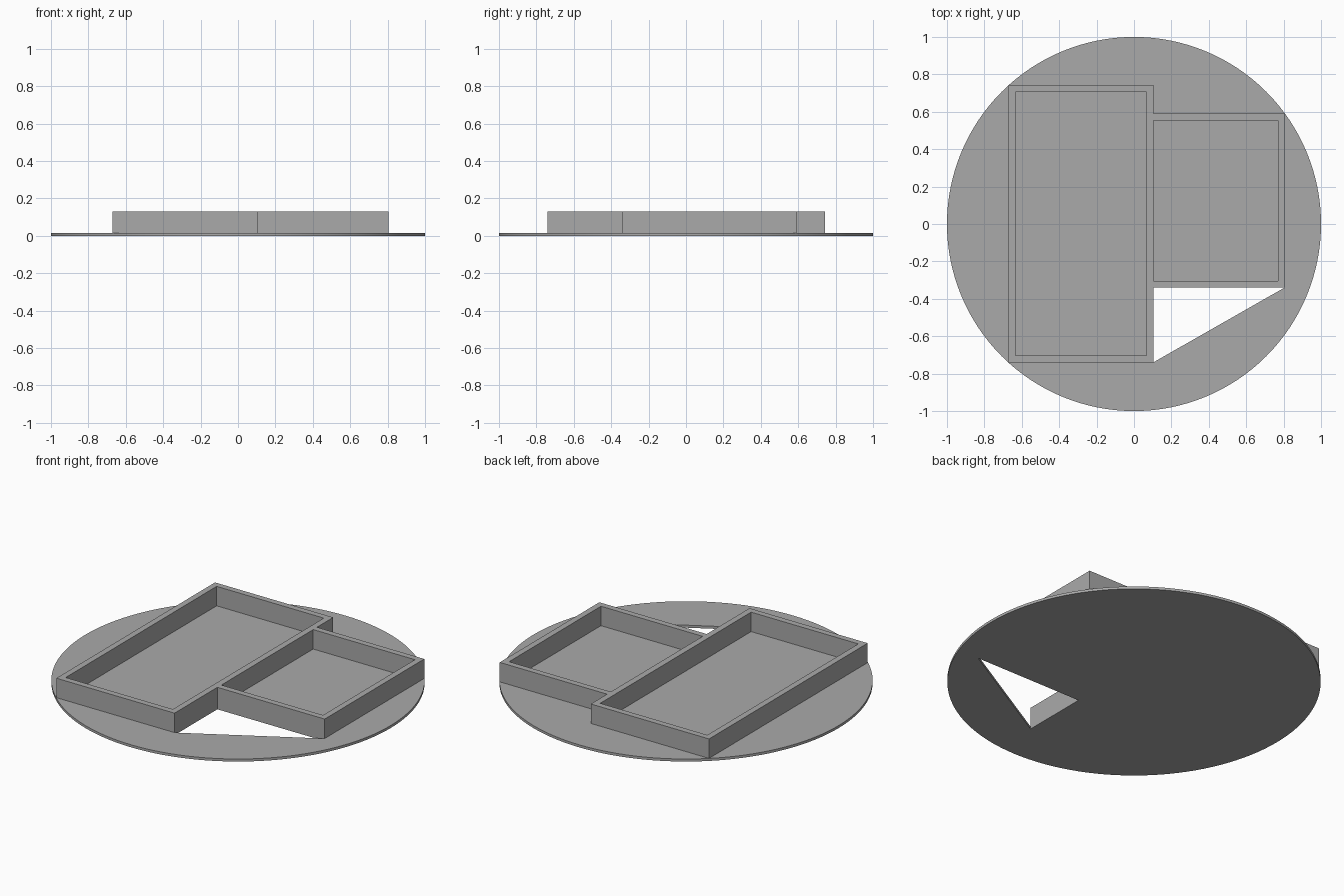
import bpy, bmesh, math

cube = bpy.data.objects.get("Cube")
if cube:
    bpy.data.objects.remove(cube, do_unlink=True)

grey = bpy.data.materials.new("mid_grey")
grey.use_nodes = True
colour = (0.4, 0.4, 0.4, 1)
grey.diffuse_color = colour
grey.node_tree.nodes["Principled BSDF"].inputs["Base Color"].default_value = colour


def rectangle(x0, x1, y0, y1):
    return [(x0, y0), (x1, y0), (x1, y1), (x0, y1)]


def extruded_plan(name, loops, bottom, top):
    """Fill an outline with holes and extrude it upward into a mesh object."""
    curve = bpy.data.curves.new(name + "_plan", "CURVE")
    curve.dimensions = "2D"
    curve.fill_mode = "BOTH"
    curve.extrude = (top - bottom) / 2
    for loop in loops:
        spline = curve.splines.new("POLY")
        spline.points.add(len(loop) - 1)
        for point, (x, y) in zip(spline.points, loop):
            point.co = (x, y, 0, 1)
        spline.use_cyclic_u = True
    plan = bpy.data.objects.new(name + "_plan", curve)
    bpy.context.collection.objects.link(plan)
    graph = bpy.context.evaluated_depsgraph_get()
    mesh = bpy.data.meshes.new_from_object(plan.evaluated_get(graph))
    bpy.data.objects.remove(plan, do_unlink=True)
    bpy.data.curves.remove(curve)

    bm = bmesh.new()
    bm.from_mesh(mesh)
    bmesh.ops.remove_doubles(bm, verts=bm.verts, dist=1e-5)
    bmesh.ops.translate(bm, verts=bm.verts, vec=(0, 0, (top + bottom) / 2))
    bmesh.ops.recalc_face_normals(bm, faces=bm.faces)
    bm.to_mesh(mesh)
    bm.free()
    mesh.name = name
    mesh.materials.clear()
    mesh.materials.append(grey)
    obj = bpy.data.objects.new(name, mesh)
    bpy.context.collection.objects.link(obj)
    bpy.ops.object.select_all(action="DESELECT")
    obj.select_set(True)
    bpy.context.view_layer.objects.active = obj
    bpy.ops.object.shade_smooth_by_angle(angle=math.radians(30))
    return obj


# Plan dimensions shared by the base and the walls
left, middle, right = -0.67, 0.103, 0.805
front, back = -0.74, 0.742
step_front, step_back = -0.34, 0.59
wall = 0.036
base_top, wall_top = 0.015, 0.13

# Round base plate with a triangular opening
sides = 128
disc = [(math.cos(math.tau * i / sides), math.sin(math.tau * i / sides)) for i in range(sides)]
opening = [(middle, step_front), (right, step_front), (middle, front)]
extruded_plan("base_plate", [disc, opening], 0, base_top)

# Walls around the large and the small compartment
outline = [(left, front), (middle, front), (middle, step_front), (right, step_front),
           (right, step_back), (middle, step_back), (middle, back), (left, back)]
large_room = rectangle(left + wall, middle - wall, front + wall, back - wall)
small_room = rectangle(middle + 0.001, right - wall, step_front + wall, step_back - wall)
extruded_plan("compartment_walls", [outline, large_room, small_room], base_top, wall_top)
